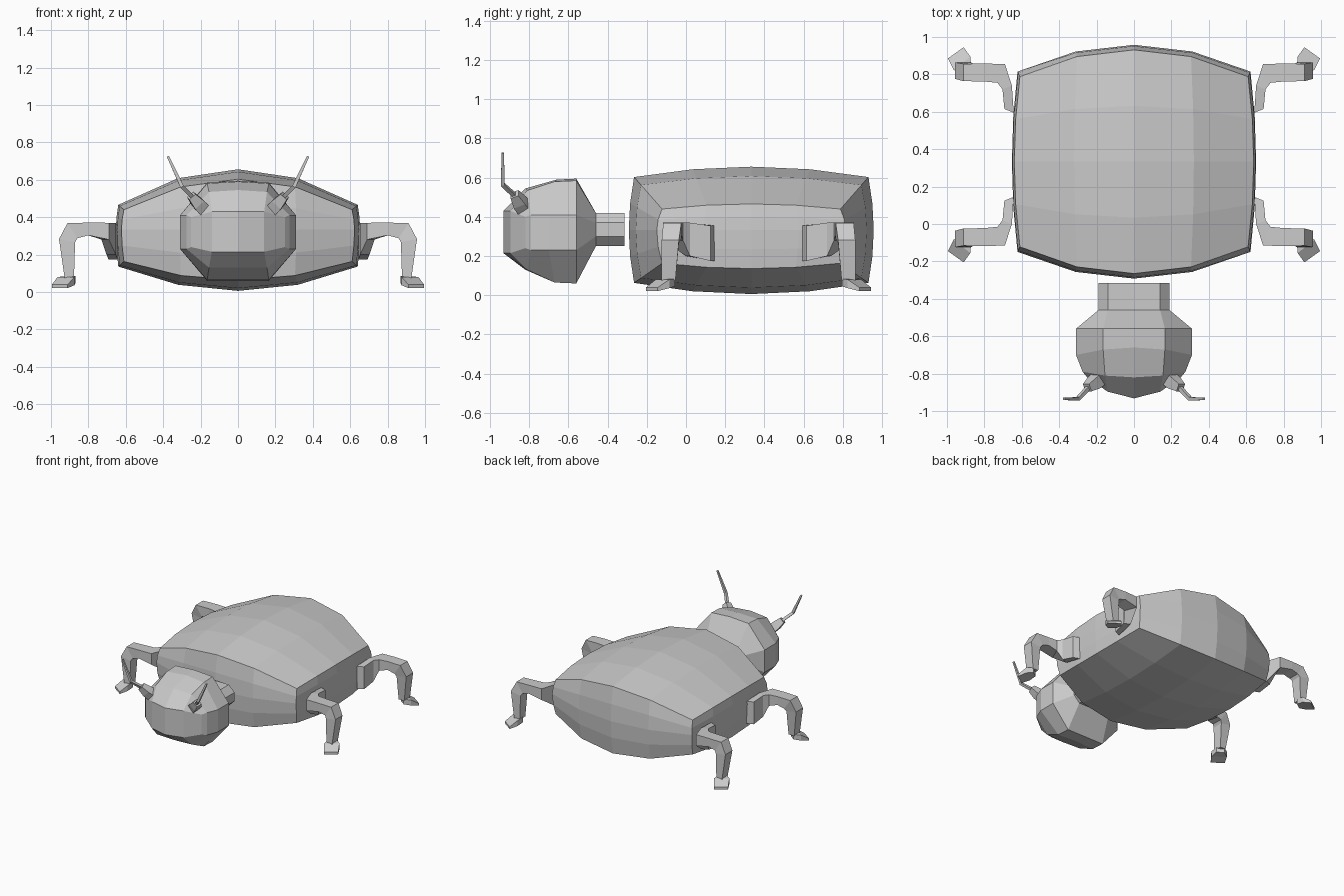
import bpy, bmesh
from mathutils import Vector

if "Cube" in bpy.data.objects:
    bpy.data.objects.remove(bpy.data.objects["Cube"])


def finish(bm, name):
    bmesh.ops.recalc_face_normals(bm, faces=bm.faces)
    me = bpy.data.meshes.new(name)
    bm.to_mesh(me)
    bm.free()
    ob = bpy.data.objects.new(name, me)
    bpy.context.collection.objects.link(ob)
    return ob


def loft(name, rings, caps=True):
    """Skin a list of equal-length point rings."""
    bm = bmesh.new()
    vs = [[bm.verts.new(p) for p in r] for r in rings]
    n = len(vs[0])
    for a, b in zip(vs, vs[1:]):
        for i in range(n):
            j = (i + 1) % n
            bm.faces.new((a[i], a[j], b[j], b[i]))
    if caps:
        for r in (vs[0], vs[-1]):
            # strip of quads across opposite points keeps curved caps clean
            for k in range(n // 2 - 1):
                bm.faces.new((r[k], r[k + 1], r[n - 2 - k], r[n - 1 - k]))
    return finish(bm, name)


def box_ring(c, a, b):
    c, a, b = Vector(c), Vector(a), Vector(b)
    return [c + a + b, c - a + b, c - a - b, c + a - b]


def mirrored(rings, sx, sy, mid_y):
    return [[(p[0] * sx, mid_y + (p[1] - mid_y) * sy, p[2]) for p in r] for r in rings]


# Body: gridded cube bulged into a flattened shell
bm = bmesh.new()
bmesh.ops.create_cube(bm, size=2)
bmesh.ops.subdivide_edges(bm, edges=bm.edges[:], cuts=3, use_grid_fill=True)
for v in bm.verts:
    u, t, w = v.co
    U, T, W = 1 - u * u, 1 - t * t, 1 - w * w
    if w > 0:
        h = 0.107 + 0.163 * U + 0.026 * T + 0.027 * U * T
    else:
        h = 0.17 + 0.10 * U + 0.027 * T + 0.030 * U * T
    v.co = (u * (0.61 + 0.03 * T + 0.013 * W),
            0.333 + t * (0.455 + 0.143 * U + 0.027 * W),
            0.333 + w * h)
finish(bm, "body")


# Head and neck: columns across x, each with a top and a bottom point
def head_ring(y, bow, X, Xi, side, mid, crown=0.0):
    cols = (-X, -Xi, 0, Xi, X)
    zs = [side, mid, mid, mid, side]
    f = lambda x: y - bow * (1 - (x / X) ** 2)
    top = [(x, f(x), z[0] + (crown if x == 0 else 0)) for x, z in zip(cols, zs)]
    bot = [(x, f(x), z[1]) for x, z in zip(cols, zs)]
    return top + bot[::-1]


loft("head_and_neck", [
    head_ring(-0.315, 0, 0.19, 0.14, (0.37, 0.30), (0.42, 0.25)),
    head_ring(-0.46, 0, 0.19, 0.14, (0.37, 0.30), (0.42, 0.25)),
    head_ring(-0.56, 0, 0.31, 0.165, (0.41, 0.23), (0.585, 0.06), 0.01),
    head_ring(-0.70, -0.04, 0.31, 0.165, (0.41, 0.23), (0.58, 0.065), 0.01),
    head_ring(-0.79, 0.03, 0.275, 0.155, (0.41, 0.23), (0.535, 0.13), 0.01),
    head_ring(-0.82, 0.112, 0.25, 0.14, (0.40, 0.24), (0.43, 0.215)),
])


# Antennae: square tubes along a path of (point, radius)
def tube(path):
    pts = [Vector(p) for p, _ in path]
    rings = []
    for i, (_, r) in enumerate(path):
        d = pts[min(i + 1, len(pts) - 1)] - pts[max(i - 1, 0)]
        a = d.cross(Vector((0, 1, 0))).normalized()
        b = d.cross(a).normalized()
        rings.append(box_ring(pts[i], a * r, b * r))
    return rings


socket = tube([((0.185, -0.825, 0.445), 0.034), ((0.215, -0.85, 0.475), 0.032),
               ((0.25, -0.875, 0.515), 0.022)])
feeler = tube([((0.235, -0.865, 0.50), 0.011), ((0.30, -0.935, 0.565), 0.010),
               ((0.375, -0.935, 0.725), 0.006)])

# Legs: hip plate, thigh, shin, then a flared foot
leg = [
    box_ring((0.668, 0.135, 0.265), (0.025, -0.01, 0), (0, 0, 0.09)),
    box_ring((0.678, 0.01, 0.285), (0.025, 0.01, 0), (0, 0, 0.085)),
    box_ring((0.71, -0.065, 0.325), (0.02, 0.05, 0), (0, 0, 0.045)),
    box_ring((0.80, -0.07, 0.337), (0, 0.048, 0), (0, 0, 0.034)),
    box_ring((0.885, -0.07, 0.328), (0, 0.046, 0), (0.027, 0, 0.04)),
    box_ring((0.914, -0.08, 0.275), (0, 0.044, 0), (0.043, 0, 0.008)),
    box_ring((0.902, -0.09, 0.075), (0, 0.036, 0), (0.025, 0, 0)),
]
foot = [
    box_ring((0.895, -0.075, 0.065), (0.025, 0.018, 0), (0, 0, 0.02)),
    box_ring((0.92, -0.12, 0.058), (0.045, 0.035, 0), (0, 0, 0.022)),
    box_ring((0.953, -0.175, 0.03), (0.042, 0.03, 0), (0, 0, 0.009)),
]

for side, sx in (("right", 1), ("left", -1)):
    loft(side + "_antenna_socket", mirrored(socket, sx, 1, 0))
    loft(side + "_antenna", mirrored(feeler, sx, 1, 0))
    for end, sy in (("front", 1), ("back", -1)):
        loft(f"{end}_{side}_leg", mirrored(leg, sx, sy, 0.37))
        loft(f"{end}_{side}_foot", mirrored(foot, sx, sy, 0.37))
